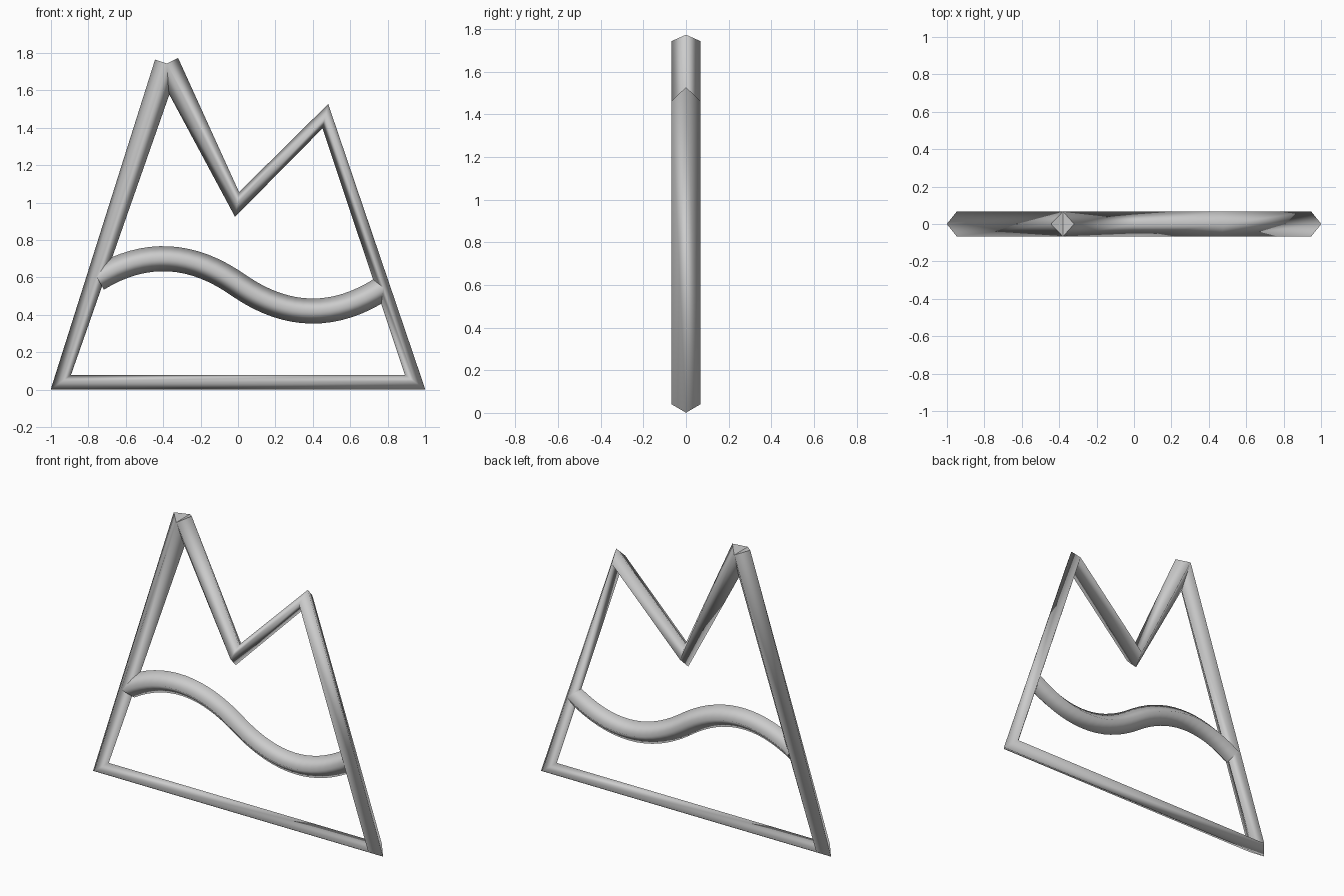
import bpy, bmesh
from mathutils import Vector

if "Cube" in bpy.data.objects:
    bpy.data.objects.remove(bpy.data.objects["Cube"])

R = 0.067  # tube radius

grey = bpy.data.materials.new("grey")
grey.diffuse_color = (0.6, 0.6, 0.6, 1)
grey.use_nodes = True
grey.node_tree.nodes["Principled BSDF"].inputs["Base Color"].default_value = grey.diffuse_color


def tube(name, path):
    """Sweep a four-sided diamond section along an open path of (x, z) points."""
    pts = [Vector((x, 0, z)) for x, z in path]
    bm = bmesh.new()
    rings = []
    for i, p in enumerate(pts):
        t = Vector()
        if i > 0:
            t += (p - pts[i - 1]).normalized()
        if i < len(pts) - 1:
            t += (pts[i + 1] - p).normalized()
        t.normalize()
        side = Vector((-t.z, 0, t.x)) * R
        depth = Vector((0, R, 0))
        rings.append([bm.verts.new(p + d) for d in (side, depth, -side, -depth)])
    # smooth sides
    for a, b in zip(rings, rings[1:]):
        for k in range(4):
            n = (k + 1) % 4
            bm.faces.new((a[k], a[n], b[n], b[k])).smooth = True
    # flat end caps with a crisp rim
    for ring in (rings[0], rings[-1]):
        cap = bm.faces.new(ring)
        for e in cap.edges:
            e.smooth = False
    bmesh.ops.recalc_face_normals(bm, faces=bm.faces)
    mesh = bpy.data.meshes.new(name)
    bm.to_mesh(mesh)
    bm.free()
    mesh.materials.append(grey)
    obj = bpy.data.objects.new(name, mesh)
    bpy.context.collection.objects.link(obj)
    return obj


# Mountain outline, starting and ending at the tall peak
peak = (-0.38, 1.743)
tube("mountain_outline", [peak, (-0.947, 0.04), (0.947, 0.04),
                          (0.467, 1.462), (-0.005, 0.99), peak])


# Wavy band between the two slopes: a crest on the left, a trough on the right
def wave_height(x):
    if x < 0:
        return 0.70 - 0.875 * (x + 0.4) ** 2
    return 0.42 + 0.875 * (x - 0.4) ** 2


start, end, steps = -0.75, 0.775, 32
xs = [start + (end - start) * i / steps for i in range(steps + 1)]
tube("wave_band", [(x, wave_height(x)) for x in xs])
